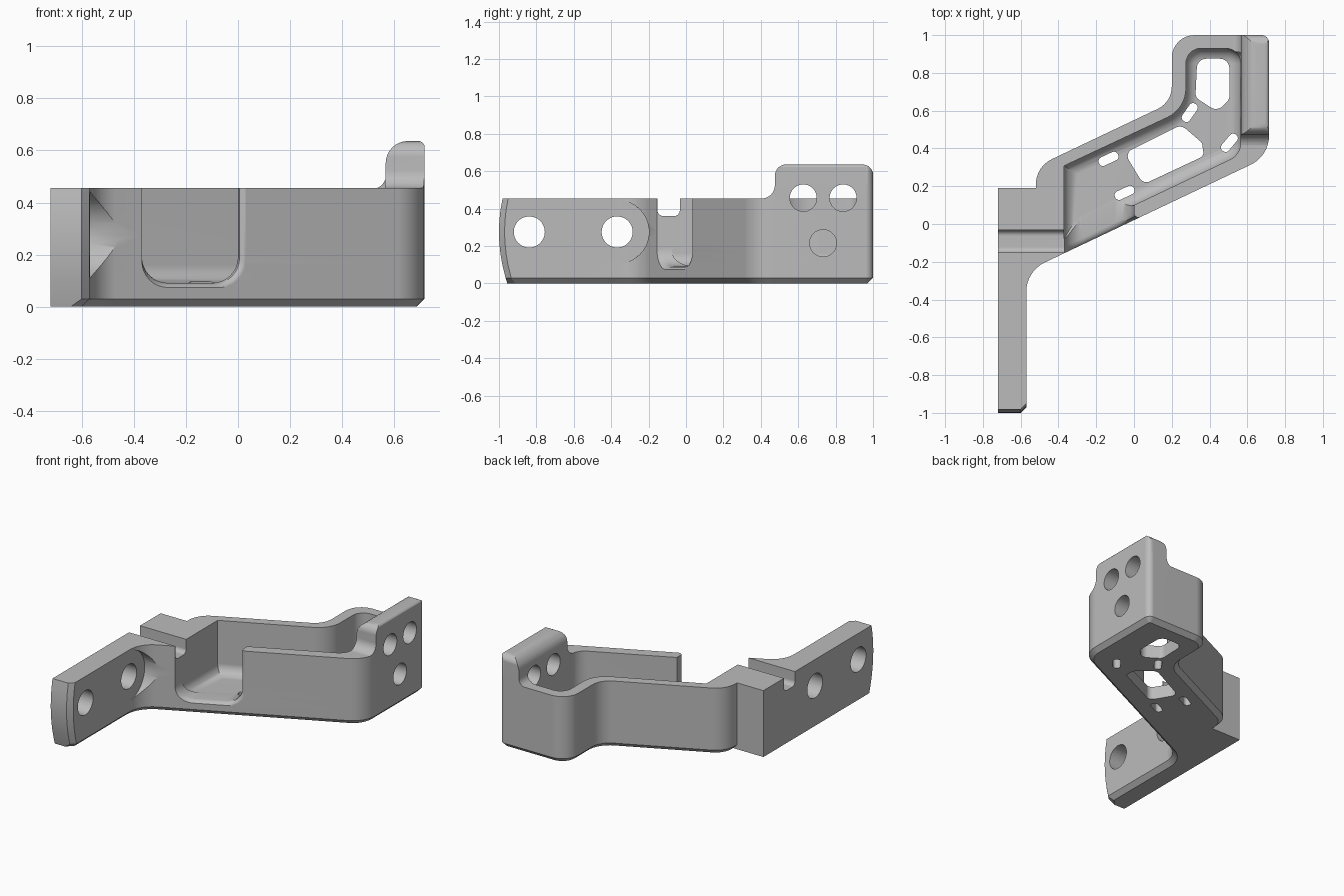
import bpy, bmesh, math
from mathutils import Vector

if "Cube" in bpy.data.objects:
    bpy.data.objects.remove(bpy.data.objects["Cube"])

SLOPE = 0.475   # slope of the diagonal walls
TOP = 0.455     # height of the walls
FLOOR = 0.09

grey = bpy.data.materials.new("plain_grey")
grey.use_nodes = True
grey.diffuse_color = (0.5, 0.5, 0.5, 1)
grey.node_tree.nodes["Principled BSDF"].inputs["Base Color"].default_value = (0.5, 0.5, 0.5, 1)


def rounded(corners, n=8):
    """Polygon with each (x, y, radius) corner rounded."""
    out = []
    for i, (x, y, r) in enumerate(corners):
        p = Vector((x, y))
        if r == 0:
            out.append(p)
            continue
        a = (Vector(corners[i - 1][:2]) - p).normalized()
        b = (Vector(corners[(i + 1) % len(corners)][:2]) - p).normalized()
        half = a.angle(b) / 2
        c = p + (a + b).normalized() * (r / math.sin(half))
        start = p + a * (r / math.tan(half)) - c
        end = p + b * (r / math.tan(half)) - c
        turn = math.pi - 2 * half
        for k in range(n + 1):
            t = k / n
            out.append(c + (start * math.sin((1 - t) * turn) + end * math.sin(t * turn)) / math.sin(turn))
    return out


def inset(poly, dist):
    """Move every edge inwards by dist(edge middle)."""
    out = []
    for i, v in enumerate(poly):
        u, w = poly[i - 1], poly[(i + 1) % len(poly)]
        e, f = (v - u).normalized(), (w - v).normalized()
        m, n = Vector((-e.y, e.x)), Vector((-f.y, f.x))
        d1, d2 = dist((u + v) / 2), dist((v + w) / 2)
        det = m.x * n.y - m.y * n.x
        if abs(det) < 1e-4:
            out.append(v + m * d1)
        else:
            out.append(v + Vector((d1 * n.y - d2 * m.y, m.x * d2 - n.x * d1)) / det)
    return out


def loft(name, rings):
    bm = bmesh.new()
    rows = [[bm.verts.new(p) for p in ring] for ring in rings]
    for lo, hi in zip(rows, rows[1:]):
        for i in range(len(lo)):
            bm.faces.new((lo[i - 1], lo[i], hi[i], hi[i - 1]))
    bm.faces.new(rows[0])
    bm.faces.new(rows[-1])
    bmesh.ops.recalc_face_normals(bm, faces=bm.faces)
    mesh = bpy.data.meshes.new(name)
    bm.to_mesh(mesh)
    bm.free()
    mesh.materials.append(grey)
    ob = bpy.data.objects.new(name, mesh)
    bpy.context.collection.objects.link(ob)
    return ob


def prism(name, poly, axis, a, b):
    place = {"x": lambda p, t: (t, p[0], p[1]),
             "y": lambda p, t: (p[0], t, p[1]),
             "z": lambda p, t: (p[0], p[1], t)}[axis]
    return loft(name, [[place(p, t) for p in poly] for t in (a, b)])


def circle(u, v, r, n=40):
    return [Vector((u + r * math.cos(k * math.tau / n), v + r * math.sin(k * math.tau / n)))
            for k in range(n)]


def combine(target, tool, operation="DIFFERENCE"):
    mod = target.modifiers.new("combine", "BOOLEAN")
    mod.operation, mod.object, mod.solver = operation, tool, "EXACT"
    bpy.context.view_layer.objects.active = target
    bpy.ops.object.modifier_apply(modifier=mod.name)
    bpy.data.objects.remove(tool)


# Outer body: arm, diagonal middle and back section, with a lower chamfer
outline = rounded([
    (-0.72, -1, 0), (-0.6, -1, 0), (-0.57, -0.97, 0), (-0.57, -0.25, 0.17),
    (0.715, 0.36, 0.17), (0.715, 1, 0.04), (0.2, 1, 0.12), (0.2, 0.645, 0.13),
    (-0.52, 0.303, 0.15), (-0.52, 0.19, 0), (-0.72, 0.19, 0)])


def chamfer(mid):
    plain = mid.x < -0.71 or mid.y < -0.99 or (mid.x < -0.52 and abs(mid.y - 0.19) < 0.003)
    return 0 if plain else 0.03


rings = []
for z in (0, 0.03, 0.1, 0.16, 0.22, 0.275, 0.33, 0.39, 0.46, 0.7):
    bow = (z - 0.275) ** 2 / 1.7
    ring = inset(outline, chamfer) if z == 0 else outline
    rings.append([(p.x, p.y + (bow if p.y < -0.9 else 0), z) for p in ring])
bracket = loft("bracket", rings)

# Limit the height: low walls plus a raised rounded tab
keep = prism("keep", [(-2, -2), (2, -2), (2, 2), (-2, 2)], "z", -0.2, TOP)
tab = prism("tab", rounded([
    (0.3, 0.3, 0), (1.002, 0.3, 0), (1.002, 0.636, 0.06), (0.475, 0.636, 0.06),
    (0.475, TOP - 0.001, 0.07), (0.3, TOP - 0.001, 0)]), "x", 0.4, 0.8)
combine(tab, prism("tab_side", rounded([
    (0.45, 0.31, 0), (0.717, 0.31, 0), (0.717, 0.636, 0.025), (0.567, 0.636, 0.085),
    (0.567, TOP - 0.002, 0.05), (0.45, TOP - 0.002, 0)]), "y", 0.2, 1.2), "INTERSECT")
combine(keep, tab, "UNION")
combine(bracket, keep, "INTERSECT")

# Pocket with a rounded floor edge
pocket = rounded([
    (-0.37, -0.076, 0), (0.565, 0.368, 0.1), (0.565, 0.93, 0.08), (0.275, 0.93, 0.08),
    (0.275, 0.61, 0.17), (-0.37, 0.308, 0)])
R = 0.07
rings = []
for k in range(7):
    a = k / 6 * math.pi / 2
    ring = inset(pocket, lambda mid: R * (1 - math.sin(a)))
    rings.append([(p.x, p.y, FLOOR + R * (1 - math.cos(a))) for p in ring])
rings.append([(p.x, p.y, 0.8) for p in pocket])
combine(bracket, loft("pocket", rings))

# Notch through the front diagonal wall, with a rounded outer rim
rings = []
for depth, flare in ((-0.1, 0.03), (0, 0.03), (0.008, 0.016), (0.018, 0.006), (0.035, 0), (0.17, 0)):
    low = FLOOR - flare * 0.6 + 0.001
    shape = rounded([(-0.369, low, 0.1), (flare, low, 0.1), (flare, 0.8, 0), (-0.369, 0.8, 0)])
    rings.append([(p.x, 0.02 + SLOPE * p.x + depth, p.y) for p in shape])
combine(bracket, loft("notch", rings))

# Cross groove in the left block
combine(bracket, prism("groove", rounded([
    (-0.152, 0.36, 0.03), (-0.033, 0.36, 0.03), (-0.033, 0.8, 0), (-0.152, 0.8, 0)]), "x", -0.8, -0.3))

# Bolt holes in the arm and tab, with a spot face at the arm root
combine(bracket, prism("spot_face", circle(-0.368, 0.275, 0.17, 64), "x", -0.569, -0.3))
for y, z, r, a, b in ((-0.838, 0.275, 0.083, -0.8, -0.4), (-0.368, 0.275, 0.083, -0.8, -0.4),
                      (0.627, 0.457, 0.072, 0.45, 0.8), (0.84, 0.457, 0.072, 0.45, 0.8),
                      (0.733, 0.215, 0.072, 0.45, 0.8)):
    combine(bracket, prism("bolt_hole", circle(y, z, r), "x", a, b))

# Windows in the floor
windows = [
    [(-0.05, 0.375, 0.04), (0.05, 0.21, 0.04), (0.37, 0.36, 0.03), (0.36, 0.43, 0.03), (0.25, 0.525, 0.05)],
    [(0.325, 0.67, 0.04), (0.44, 0.595, 0.05), (0.505, 0.66, 0.04), (0.505, 0.875, 0.05), (0.335, 0.875, 0.05)]]
for window in windows:
    combine(bracket, prism("window", rounded(window), "z", -0.1, 0.2))

# Small slots in the floor
for x, y, angle in ((-0.135, 0.345, 25), (-0.05, 0.165, 25), (0.295, 0.59, 55), (0.505, 0.43, 50)):
    along = Vector((math.cos(math.radians(angle)), math.sin(math.radians(angle))))
    side = Vector((-along.y, along.x))
    slot = rounded([(x + (along * s * 0.055 + side * t * 0.024).x,
                     y + (along * s * 0.055 + side * t * 0.024).y, 0.022)
                    for s, t in ((-1, -1), (1, -1), (1, 1), (-1, 1))])
    combine(bracket, prism("slot", slot, "z", -0.1, 0.25))

# Smooth curved surfaces, crisp edges
bpy.ops.object.select_all(action="DESELECT")
bracket.select_set(True)
bpy.context.view_layer.objects.active = bracket
bpy.ops.object.shade_smooth_by_angle(angle=math.radians(30))
normals = bracket.modifiers.new("even_normals", "WEIGHTED_NORMAL")
normals.keep_sharp = True
